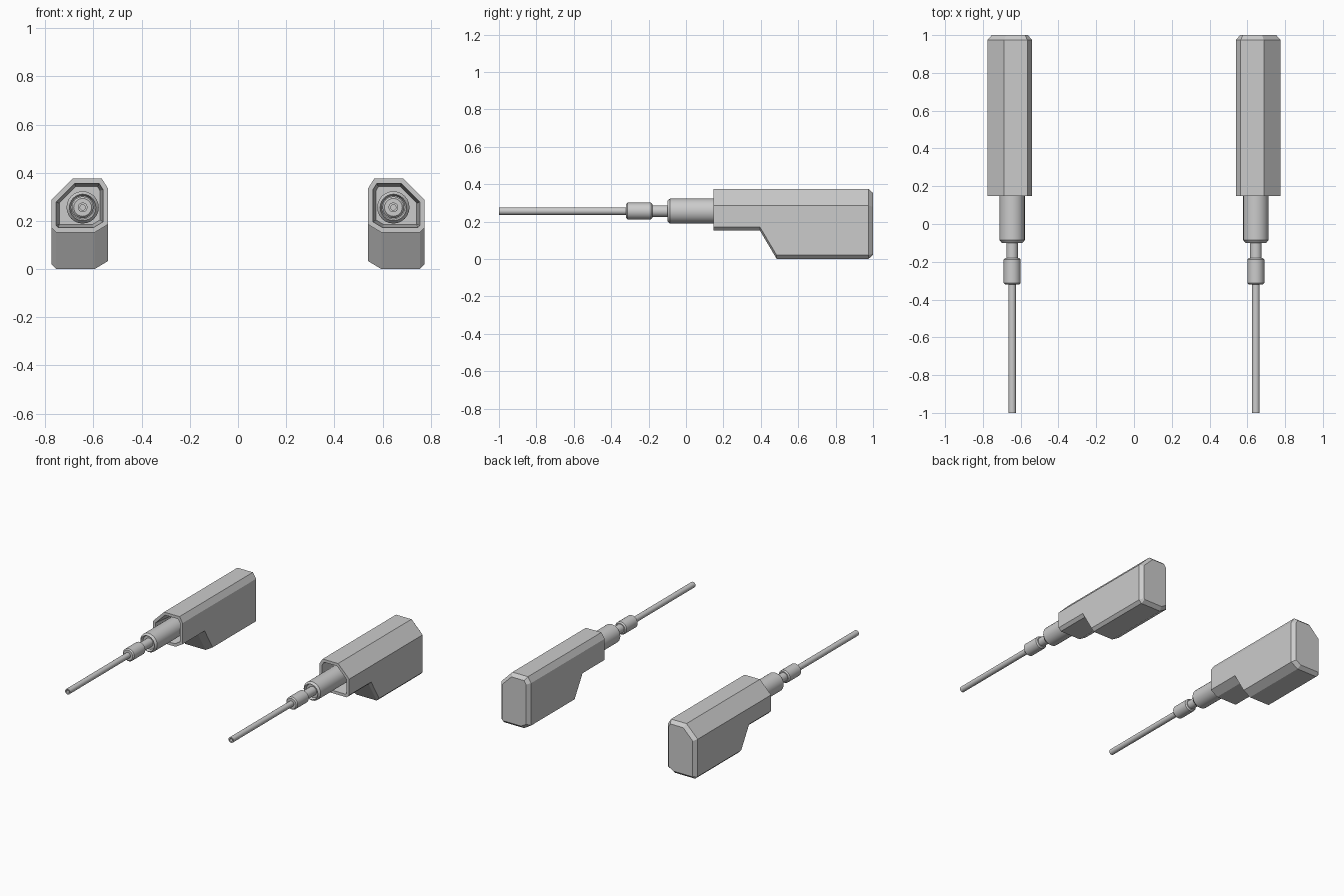
import bpy, bmesh, math

if "Cube" in bpy.data.objects:
    bpy.data.objects.remove(bpy.data.objects["Cube"])

AX, AZ = 0.645, 0.256      # barrel axis


def make_object(name, bm):
    me = bpy.data.meshes.new(name)
    bm.to_mesh(me)
    bm.free()
    ob = bpy.data.objects.new(name, me)
    bpy.context.collection.objects.link(ob)
    mod = ob.modifiers.new("mirror_pair", 'MIRROR')
    mod.use_axis[0] = True
    mod.use_mirror_merge = False
    return ob


def section(bm, y, zb):
    # Housing cross-section; only its underside height changes along y
    pts = [(0.565, 0.375), (0.687, 0.375), (0.775, 0.287), (0.775, zb + 0.02),
           (0.755, zb), (0.595, zb), (0.54, zb + 0.033), (0.54, 0.335)]
    return [bm.verts.new((x, y, z)) for x, z in pts]


def lathe(name, prof, sides=24):
    # Revolve (y, radius) pairs about the barrel axis
    bm = bmesh.new()
    rings = []
    for y, r in prof:
        rings.append([bm.verts.new((AX + r * math.cos(2 * math.pi * i / sides), y,
                                    AZ + r * math.sin(2 * math.pi * i / sides)))
                      for i in range(sides)])
    for a, b in zip(rings, rings[1:]):
        for i in range(sides):
            j = (i + 1) % sides
            bm.faces.new((a[i], a[j], b[j], b[i]))
    bm.faces.new(rings[0])
    bm.faces.new(rings[-1])
    bmesh.ops.recalc_face_normals(bm, faces=bm.faces[:])
    ob = make_object(name, bm)
    bpy.ops.object.select_all(action='DESELECT')
    ob.select_set(True)
    bpy.context.view_layer.objects.active = ob
    bpy.ops.object.shade_smooth_by_angle(angle=math.radians(30))
    return ob


# Housing: stepped underside, bevelled back, recessed front opening
bm = bmesh.new()
rings = [section(bm, y, zb) for y, zb in
         [(0.147, 0.152), (0.395, 0.152), (0.485, 0.0), (0.975, 0.0)]]
for a, b in zip(rings, rings[1:]):
    for i in range(8):
        j = (i + 1) % 8
        bm.faces.new((a[i], a[j], b[j], b[i]))
front = bm.faces.new(rings[0])
back = bm.faces.new(rings[-1])
bmesh.ops.recalc_face_normals(bm, faces=bm.faces[:])
bmesh.ops.inset_region(bm, faces=[back], thickness=0.022, use_even_offset=True)
for v in back.verts:
    v.co.y = 1.0
bmesh.ops.inset_region(bm, faces=[front], thickness=0.02, use_even_offset=True)
bmesh.ops.inset_region(bm, faces=[front], thickness=0.013, use_even_offset=True)
for v in front.verts:
    v.co.y = 0.30
bm.normal_update()
make_object("housing", bm)

# Barrel parts along the axis, front to back
lathe("thin_tube", [(-0.94, 0.011), (-1.0, 0.011), (-1.0, 0.02), (-0.31, 0.02)])
lathe("collar", [(-0.32, 0.037), (-0.312, 0.045), (-0.188, 0.045), (-0.18, 0.037)])
lathe("neck", [(-0.185, 0.031), (-0.08, 0.031)])
lathe("barrel_sleeve", [(-0.08, 0.048), (-0.1, 0.055), (-0.085, 0.067), (0.31, 0.067)])
